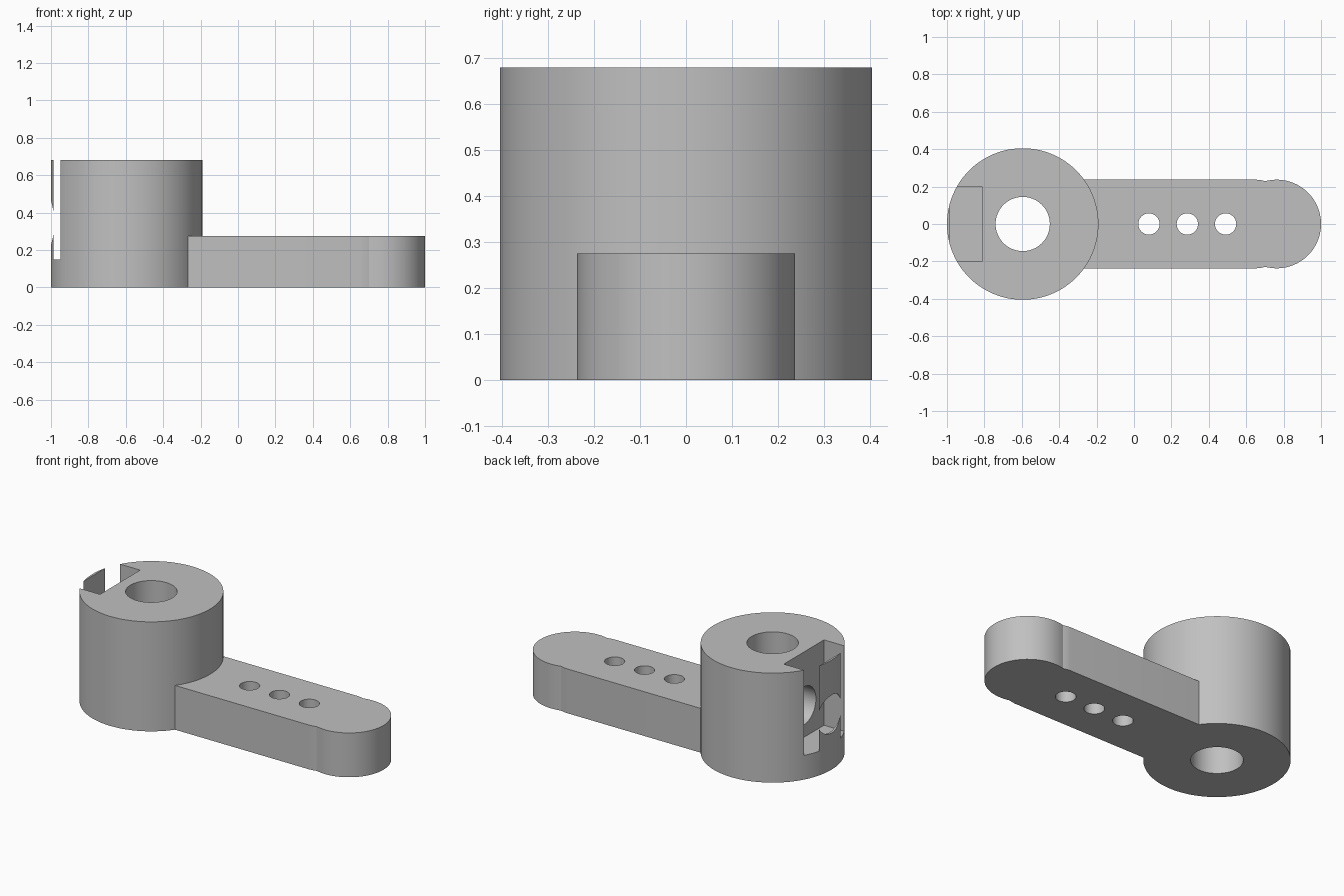
import bpy, bmesh, math

if "Cube" in bpy.data.objects:
    bpy.data.objects.remove(bpy.data.objects["Cube"])

HUB_X, HUB_R, HUB_H = -0.595, 0.405, 0.68
ARM_H, ARM_W, TIP_X = 0.275, 0.237, 0.763

grey = bpy.data.materials.new("plain_grey")
grey.diffuse_color = (0.53, 0.53, 0.53, 1)
grey.use_nodes = True
grey.node_tree.nodes["Principled BSDF"].inputs["Base Color"].default_value = grey.diffuse_color


def prism(name, outline, z0, z1):
    """Extrude a closed xy outline from z0 to z1."""
    bm = bmesh.new()
    face = bm.faces.new([bm.verts.new((x, y, z0)) for x, y in outline])
    ext = bmesh.ops.extrude_face_region(bm, geom=[face])
    for v in ext["geom"]:
        if isinstance(v, bmesh.types.BMVert):
            v.co.z = z1
    bmesh.ops.recalc_face_normals(bm, faces=bm.faces)
    mesh = bpy.data.meshes.new(name)
    bm.to_mesh(mesh)
    bm.free()
    mesh.materials.append(grey)
    ob = bpy.data.objects.new(name, mesh)
    bpy.context.collection.objects.link(ob)
    return ob


def circle(cx, r, n):
    return [(cx + r * math.cos(2 * math.pi * i / n),
             r * math.sin(2 * math.pi * i / n)) for i in range(n)]


def combine(target, other, operation):
    """Apply a boolean and remove the helper."""
    mod = target.modifiers.new(operation, 'BOOLEAN')
    mod.operation, mod.solver, mod.object = operation, 'EXACT', other
    bpy.context.view_layer.objects.active = target
    bpy.ops.object.modifier_apply(modifier=mod.name)
    bpy.data.objects.remove(other)


# Tall round hub
horn = prism("lever_arm_with_hub", circle(HUB_X, HUB_R, 96), 0, HUB_H)

# Flat arm: straight sides, small dip, then a round tip
side = [(HUB_X + 0.2, ARM_W), (0.655, ARM_W), (0.68, 0.234), (0.70, 0.229)]
start = math.atan2(0.229, 0.70 - TIP_X)
tip = [(TIP_X + ARM_W * math.cos(a), ARM_W * math.sin(a))
       for a in (start * (1 - 2 * i / 48) for i in range(1, 48))]
arm = prism("arm", side + tip + [(x, -y) for x, y in reversed(side)], 0, ARM_H)
combine(horn, arm, 'UNION')

# Shaft bore and three linkage holes
for x, r, n in ((HUB_X, 0.145, 64), (0.08, 0.057, 32),
                (0.285, 0.057, 32), (0.49, 0.057, 32)):
    combine(horn, prism("hole", circle(x, r, n), -0.1, 1), 'DIFFERENCE')

# Nut slot, leaving a thin outer sliver of the hub wall
slot = [(-0.986, -0.197), (-0.81, -0.197), (-0.81, 0.197), (-0.986, 0.197)]
combine(horn, prism("slot", slot, 0.15, 1), 'DIFFERENCE')

# Sideways set-screw hole from the outside into the bore
screw = prism("screw_hole", circle(0, 0.118, 48), -0.5, 0)
screw.rotation_euler = (0, math.pi / 2, 0)
screw.location = (HUB_X, 0, 0.345)
bpy.context.view_layer.update()
combine(horn, screw, 'DIFFERENCE')

# Smooth curved walls, sharp rims
bpy.ops.object.select_all(action='DESELECT')
horn.select_set(True)
bpy.context.view_layer.objects.active = horn
bpy.ops.object.shade_smooth_by_angle(angle=math.radians(25))
